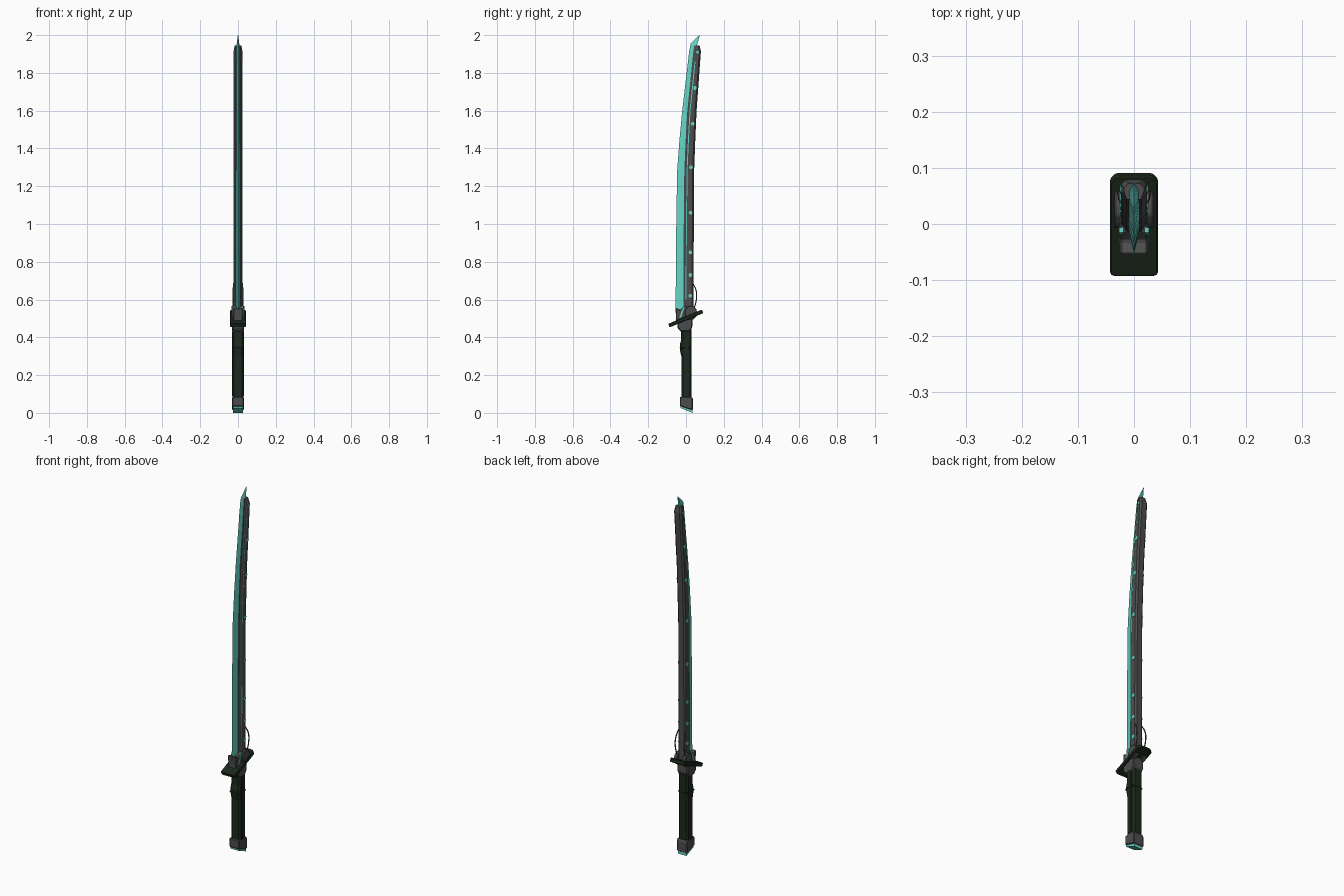
import bpy, bmesh, math
from mathutils import Matrix, Vector

if "Cube" in bpy.data.objects:
    bpy.data.objects.remove(bpy.data.objects["Cube"])


def material(name, rgb):
    m = bpy.data.materials.new(name)
    m.diffuse_color = (*rgb, 1)
    m.use_nodes = True
    m.node_tree.nodes["Principled BSDF"].inputs["Base Color"].default_value = m.diffuse_color
    return m


TEAL = material("teal", (0.13, 0.66, 0.56))
GREY = material("dark grey", (0.075, 0.073, 0.075))
BLACK = material("black green", (0.012, 0.022, 0.012))


def finish(name, bm, mat, bevel=0):
    bmesh.ops.recalc_face_normals(bm, faces=bm.faces)
    me = bpy.data.meshes.new(name)
    bm.to_mesh(me)
    bm.free()
    ob = bpy.data.objects.new(name, me)
    bpy.context.collection.objects.link(ob)
    me.materials.append(mat)
    if bevel:
        mod = ob.modifiers.new("bevel", 'BEVEL')
        mod.width = bevel
        mod.segments = 1
        mod.limit_method = 'ANGLE'
    return ob


def loft(name, rings, mat):
    """Skin matching rings of points and cap both ends."""
    bm = bmesh.new()
    vs = [[bm.verts.new(p) for p in r] for r in rings]
    n = len(rings[0])
    for a, b in zip(vs, vs[1:]):
        for i in range(n):
            j = (i + 1) % n
            bm.faces.new((a[i], a[j], b[j], b[i]))
    bm.faces.new(vs[0])
    bm.faces.new(vs[-1])
    return finish(name, bm, mat)


def slab(name, profile, x0, x1, mat, bevel=0):
    """Extrude a (y, z) profile from x0 to x1."""
    bm = bmesh.new()
    a = [bm.verts.new((x0, y, z)) for y, z in profile]
    f = bm.faces.new(a)
    r = bmesh.ops.extrude_face_region(bm, geom=[f])
    for v in r["geom"]:
        if isinstance(v, bmesh.types.BMVert):
            v.co.x = x1
    return finish(name, bm, mat, bevel)


def disc(y, z, ry, rz, n, turn=0):
    return [(y + ry * math.cos(turn + 2 * math.pi * i / n),
             z + rz * math.sin(turn + 2 * math.pi * i / n)) for i in range(n)]


# Blade stations: z, cutting edge y, seam y, back y
ST = [(0.53, -.055, -.011, .040), (0.9, -.053, -.010, .041), (1.28, -.047, -.006, .043),
      (1.44, -.035, .001, .049), (1.6, -.020, .010, .056), (1.915, .017, .042, .079)]


def at(z, k):
    for a, b in zip(ST, ST[1:]):
        if z <= b[0]:
            t = (z - a[0]) / (b[0] - a[0])
            return a[k] + t * (b[k] - a[k])
    return ST[-1][k]


# Teal cutting edge
def edge_ring(z, e, s, b, w=.010, zb=None):
    zb = z if zb is None else zb
    return [(0, e, z), (w, s, zb), (w, b, zb), (-w, b, zb), (-w, s, zb)]


rings = [edge_ring(z, e, s, s + .02) for z, e, s, b in ST]
rings.append(edge_ring(1.955, .025, .046, .058, .008, 1.945))
rings.append(edge_ring(2.0, .071, .072, .073, .001))
loft("cutting_edge", rings, TEAL)


# Grey spine with bevelled front and back
def spine_ring(z, s, b, w=.023):
    half = [(.013, s - .003), (w, s + .012), (w, b - .008), (w - .008, b)]
    return [(x, y, z) for x, y in half] + [(-x, y, z) for x, y in reversed(half)]


rings = [spine_ring(z, s, b) for z, e, s, b in ST]
rings.append(spine_ring(1.945, .047, .072, .018))
loft("spine", rings, GREY)

for sx, side in ((1, "right"), (-1, "left")):
    # Glowing seam along the spine
    seam = []
    for z in (.6, .9, 1.28, 1.44, 1.6, 1.86):
        y = at(z, 2) + .009
        seam.append([(sx * .018, y, z), (sx * .0235, y, z),
                     (sx * .0235, y + .005, z), (sx * .018, y + .005, z)])
    loft("seam_" + side, seam, TEAL)
    # Glowing studs
    for i, z in enumerate((.62, .73, .85, 1.06, 1.3, 1.53, 1.72, 1.91)):
        y = at(z, 3) - .017
        r = .008 if i == 7 else .011
        slab(f"stud_{side}_{i}", disc(y, z, r, r, 6), sx * .018, sx * .025, TEAL)
    # Round boss plates above the guard
    slab("boss_" + side, disc(.026, .53, .034, .038, 10), sx * .015, sx * .035, GREY, .003)
    # Teal slash at the base of the blade
    slab("slash_" + side, [(-.035, .505), (-.026, .505), (-.006, .565), (-.015, .565)],
         sx * .02, sx * .0265, TEAL)
    # Thin cable
    cu = bpy.data.curves.new("cable_" + side, 'CURVE')
    cu.dimensions = '3D'
    cu.bevel_depth = .003
    cu.bevel_resolution = 1
    cu.resolution_u = 4
    sp = cu.splines.new('BEZIER')
    pts = [(.022, .033, .69), (.026, .053, .65), (.027, .055, .60), (.025, .042, .55)]
    sp.bezier_points.add(len(pts) - 1)
    for bp, (x, y, z) in zip(sp.bezier_points, pts):
        bp.co = (sx * x, y, z)
        bp.handle_left_type = bp.handle_right_type = 'AUTO'
    cu.materials.append(GREY)
    bpy.context.collection.objects.link(bpy.data.objects.new("cable_" + side, cu))

# Collars above and below the guard
slab("upper_collar", [(-.052, .48), (.04, .51), (.04, .565), (-.012, .565), (-.030, .545), (-.055, .555)],
     -.025, .025, GREY, .004)
slab("lower_collar", [(-.046, .475), (.034, .51), (.034, .455), (.018, .43), (-.028, .43), (-.046, .45)],
     -.032, .032, GREY, .005)

# Tilted guard plate with clipped corners
bm = bmesh.new()
outline = [(-.043, -.092), (-.036, -.097), (.036, -.097), (.043, -.092),
           (.043, .085), (.032, .097), (-.032, .097), (-.043, .085)]
f = bm.faces.new([bm.verts.new((x, y, -.01)) for x, y in outline])
r = bmesh.ops.extrude_face_region(bm, geom=[f])
bmesh.ops.translate(bm, verts=[v for v in r["geom"] if isinstance(v, bmesh.types.BMVert)], vec=(0, 0, .02))
bmesh.ops.transform(bm, verts=bm.verts,
                    matrix=Matrix.Translation((0, -.001, .5)) @ Matrix.Rotation(math.radians(23), 4, 'X'))
finish("guard", bm, BLACK, .003)

# Grip with finger ridge
slab("grip", [(-.024, .07), (.030, .07), (.030, .45), (-.026, .45), (-.026, .385),
              (-.033, .36), (-.033, .335), (-.025, .30)], -.029, .029, BLACK, .009)
slab("grip_band", [(-.0345, .34), (.031, .34), (.031, .348), (-.0345, .348)], -.031, .031, BLACK, .005)
for sx, side in ((1, "right"), (-1, "left")):
    slab("grip_rail_" + side, [(-.006, .09), (.012, .09), (.012, .43), (-.006, .43)],
         sx * .02, sx * .031, BLACK)

# Pommel and glowing base
slab("pommel", [(-.033, .036), (.037, .014), (.037, .075), (.030, .085), (-.033, .085)],
     -.031, .031, GREY, .004)
slab("pommel_base", [(-.029, .026), (.034, 0), (.034, .02), (-.029, .04)], -.026, .026, TEAL)
